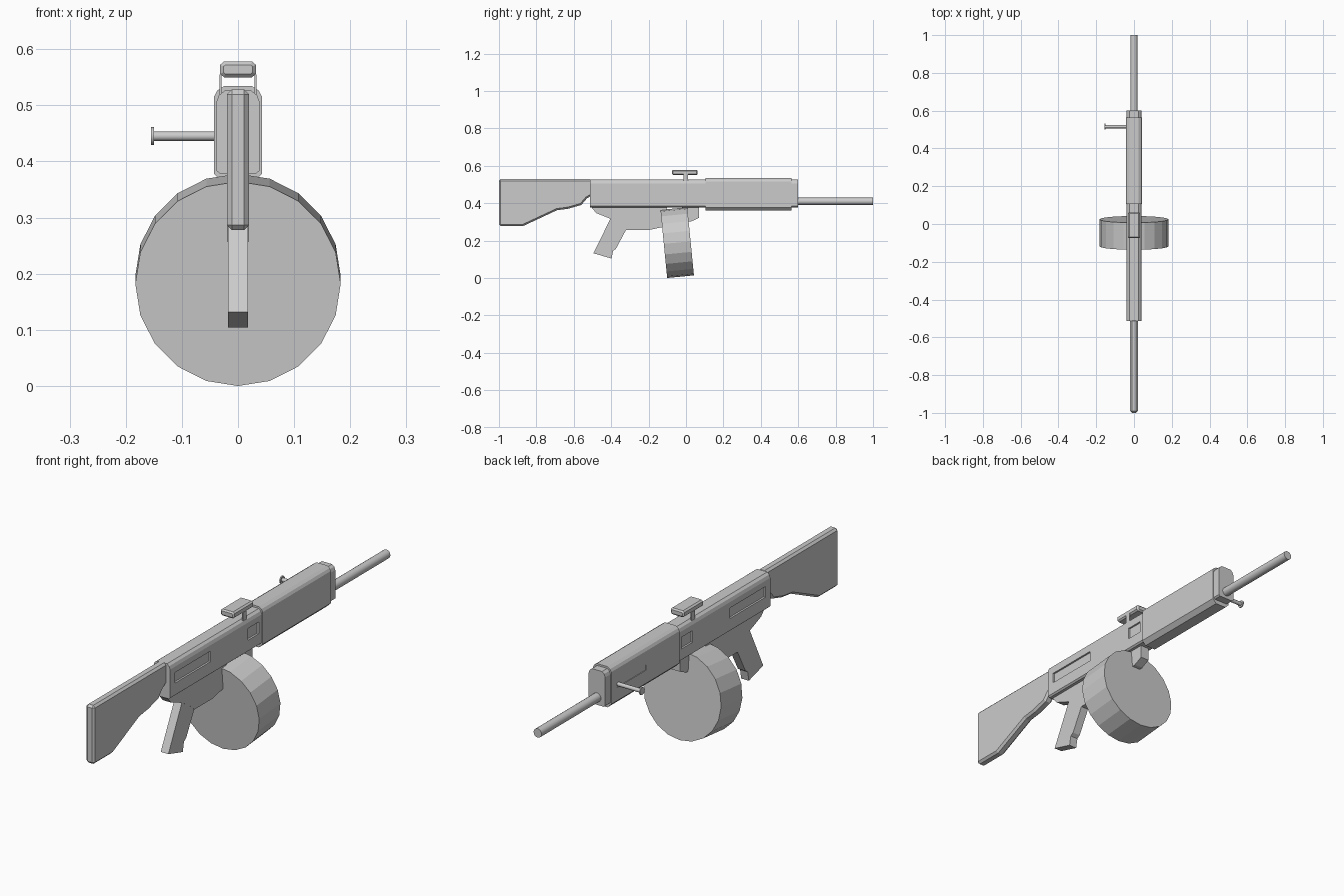
import bpy, bmesh
from math import radians, pi
from mathutils import Matrix, Vector

if "Cube" in bpy.data.objects:
    bpy.data.objects.remove(bpy.data.objects["Cube"])


def prism(name, pts, a, b, axis):
    """Extrude a 2D outline: axis 'x' takes (y, z) points, axis 'y' takes (x, z), axis 'z' takes (x, y)."""
    place = {'x': lambda p, t: (t, p[0], p[1]),
             'y': lambda p, t: (p[0], t, p[1]),
             'z': lambda p, t: (p[0], p[1], t)}[axis]
    bm = bmesh.new()
    ends = [[bm.verts.new(place(p, t)) for p in pts] for t in (a, b)]
    n = len(pts)
    bm.faces.new(ends[0])
    bm.faces.new(ends[1][::-1])
    for i in range(n):
        j = (i + 1) % n
        bm.faces.new((ends[0][i], ends[0][j], ends[1][j], ends[1][i]))
    bmesh.ops.recalc_face_normals(bm, faces=bm.faces)
    me = bpy.data.meshes.new(name)
    bm.to_mesh(me)
    bm.free()
    ob = bpy.data.objects.new(name, me)
    bpy.context.collection.objects.link(ob)
    return ob


def rod(name, start, end, radius, sides, smooth=False, spin=0.0):
    """Cylinder between two points."""
    start, end = Vector(start), Vector(end)
    turn = (end - start).to_track_quat('Z', 'Y').to_matrix().to_4x4()
    m = Matrix.Translation((start + end) / 2) @ turn @ Matrix.Rotation(spin, 4, 'Z')
    bpy.ops.mesh.primitive_cylinder_add(vertices=sides, radius=radius, depth=(end - start).length)
    ob = bpy.context.object
    ob.name = name
    ob.data.transform(m)
    if smooth:
        bpy.ops.object.shade_smooth_by_angle(angle=radians(40))
    return ob


def bevel(ob, width, segments=1, angle=60):
    mod = ob.modifiers.new("edge_bevel", 'BEVEL')
    mod.width, mod.segments = width, segments
    mod.limit_method, mod.angle_limit = 'ANGLE', radians(angle)


def rect(u0, u1, v0, v1):
    return [(u0, v0), (u1, v0), (u1, v1), (u0, v1)]


def mirrored(half):
    """Close a half section (x >= 0, bottom to top) across x = 0."""
    return half + [(-x, z) for x, z in reversed(half)]


def cut(target, cutter):
    mod = target.modifiers.new(cutter.name, 'BOOLEAN')
    mod.operation, mod.solver, mod.object = 'DIFFERENCE', 'EXACT', cutter
    cutter.hide_render = True
    cutter.hide_set(True)


# Shoulder stock
stock = prism("stock", [(-1, .278), (-.87, .278), (-.69, .362), (-.63, .37), (-.56, .39),
                        (-.53, .425), (-.505, .44), (-.505, .528), (-1, .528)], -.02, .02, 'x')
bevel(stock, .009)

# Receiver and its front end
receiver = prism("receiver", mirrored([(.032, .378), (.039, .384), (.039, .505), (.034, .518), (.024, .526)]),
                 -.513, .6, 'y')

# Handguard sleeve with chamfered top and bottom
handguard = prism("handguard", mirrored([(.025, .36), (.043, .378), (.043, .515), (.037, .526), (.025, .534)]),
                  .105, .565, 'y')

# Recessed slots on both sides of the receiver
for side, s in (("right", 1), ("left", -1)):
    for label, y0, y1, z0, z1 in (("rear_slot", -.48, -.24, .435, .48), ("port", .012, .085, .43, .48)):
        depth = sorted((s * .031, s * .06))
        cut(receiver, prism(f"{side}_{label}_cutter", rect(y0, y1, z0, z1), *depth, 'x'))

# Slot for the charging handle, left side only
cut(handguard, prism("handle_slot_cutter", rect(.33, .528, .434, .456), -.06, -.04, 'x'))

# Lower receiver and magazine catch block
prism("lower_receiver", [(-.512, .385), (-.48, .347), (-.405, .317), (-.34, .275), (-.32, .256),
                         (-.2, .256), (-.125, .272), (-.1, .385)], -.019, .019, 'x')
prism("magazine_catch", [(-.02, .3), (.03, .303), (.07, .322), (.07, .385), (-.02, .385)], -.02, .02, 'x')

# Pistol grip
grip = prism("grip", [(-.495, .132), (-.398, .104), (-.39, .145), (-.375, .155), (-.318, .262),
                      (-.34, .325), (-.4, .325)], -.018, .018, 'x')

# Drum magazine, twenty sided and tilted
axis = Vector((0, .0715, .007))
centre = Vector((0, -.047, .189))
rod("drum_magazine", centre - axis, centre + axis, .183, 20)

# Barrel
rod("barrel", (0, .55, .41), (0, 1, .41), .019, 16, True)

# Charging handle with knob
rod("charging_handle", (-.03, .515, .445), (-.152, .515, .445), .0085, 12, True)
rod("handle_knob", (-.15, .515, .445), (-.155, .515, .445), .016, 12, True)

# Top sight on two thin legs
sight = prism("sight", mirrored([(.025, .55), (.032, .556), (.032, .572), (.025, .578)]), -.075, .062, 'y')
bevel(sight, .006, angle=80)
for side, s in (("right", 1), ("left", -1)):
    prism(f"{side}_sight_leg", rect(-.014, .01, .515, .555), *sorted((s * .029, s * .033)), 'x')
